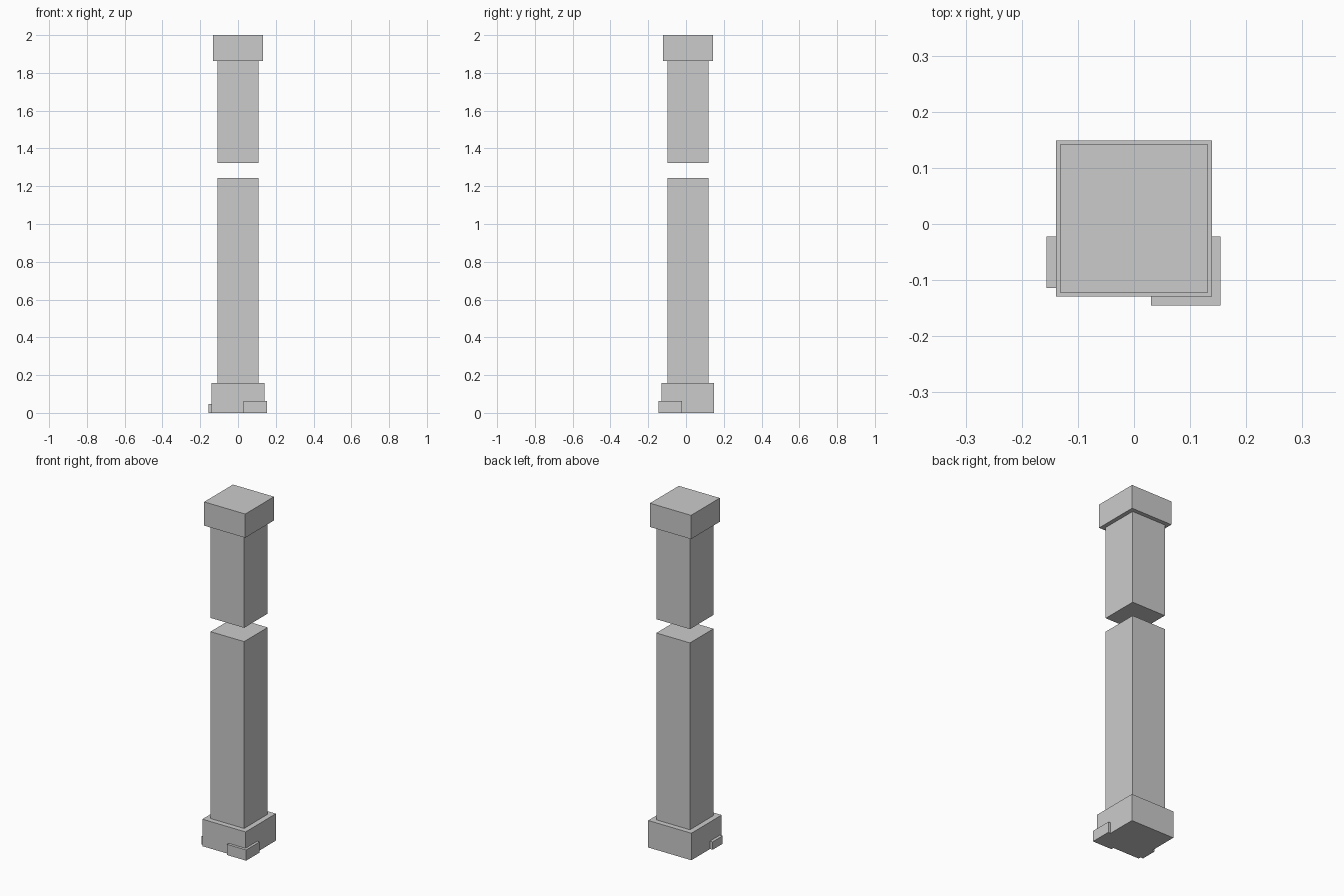
import bpy, bmesh

if "Cube" in bpy.data.objects:
    bpy.data.objects.remove(bpy.data.objects["Cube"])

CY = 0.01  # the column axis sits slightly behind the origin


def prism(name, outline, z0, z1):
    """Extrude a counter-clockwise xy outline from z0 to z1."""
    bm = bmesh.new()
    low = [bm.verts.new((x, y, z0)) for x, y in outline]
    high = [bm.verts.new((x, y, z1)) for x, y in outline]
    bm.faces.new(low[::-1])
    bm.faces.new(high)
    n = len(outline)
    for i in range(n):
        j = (i + 1) % n
        bm.faces.new((low[i], low[j], high[j], high[i]))
    mesh = bpy.data.meshes.new(name)
    bm.to_mesh(mesh)
    bm.free()
    obj = bpy.data.objects.new(name, mesh)
    bpy.context.collection.objects.link(obj)
    return obj


def rect(x0, x1, y0, y1):
    return [(x0, y0), (x1, y0), (x1, y1), (x0, y1)]


def square(half):
    return rect(-half, half, CY - half, CY + half)


# Plinth, the two shaft sections with the gap between them, and the cap
prism("base", square(0.139), 0.0, 0.157)
prism("lower_shaft", square(0.108), 0.157, 1.243)
prism("upper_shaft", square(0.108), 1.323, 1.862)
prism("cap", square(0.132), 1.862, 2.0)

# Bracket wrapping the front right corner of the base
prism("corner_bracket",
      [(0.03, -0.145), (0.154, -0.145), (0.154, -0.022),
       (0.139, -0.022), (0.139, -0.129), (0.03, -0.129)], 0.0, 0.062)

# Small plate on the left side of the base
prism("side_plate", rect(-0.156, -0.139, -0.114, -0.022), 0.0, 0.046)
